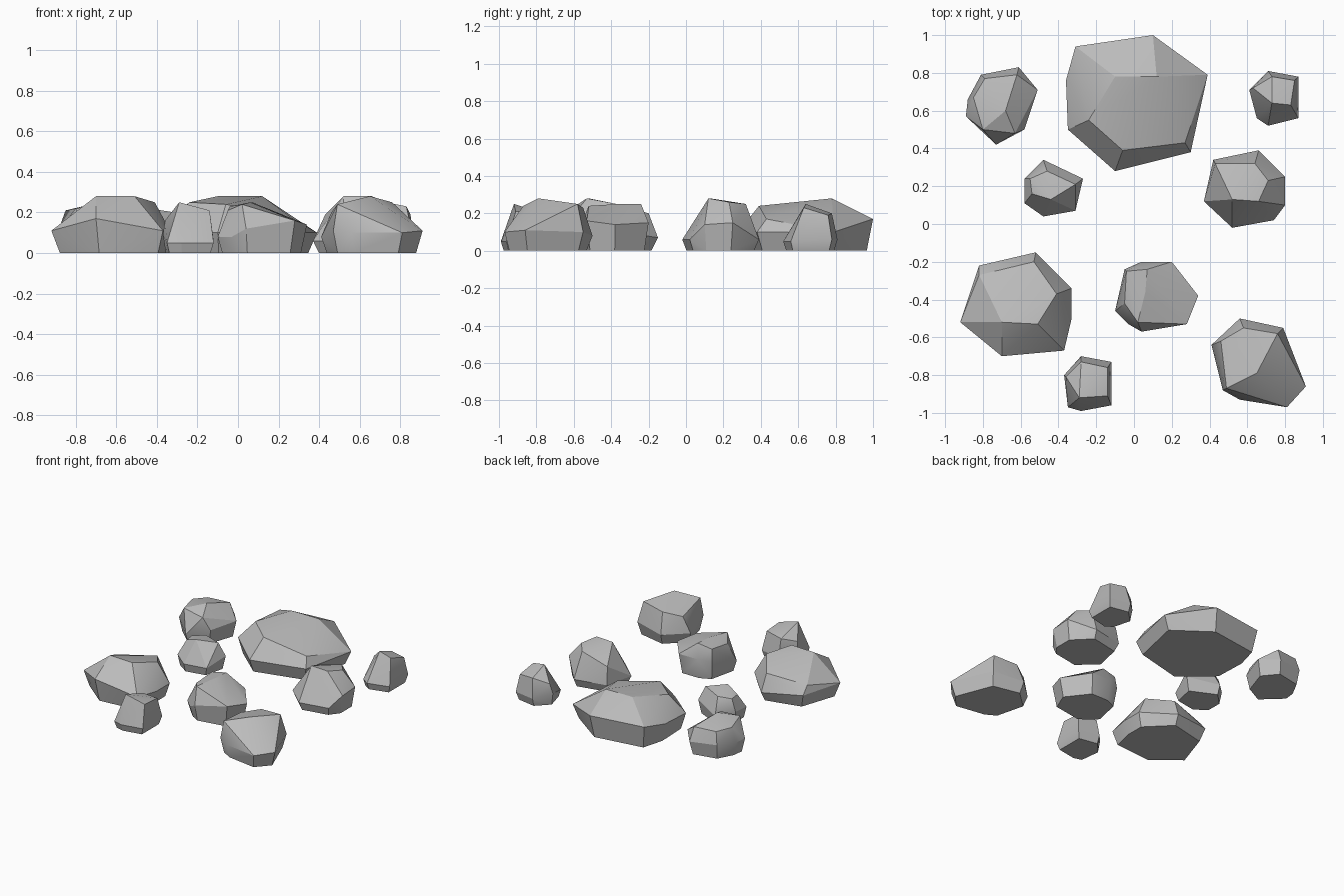
import bpy
import bmesh
import math
from mathutils import Vector

default_cube = bpy.data.objects.get("Cube")
if default_cube:
    bpy.data.objects.remove(default_cube, do_unlink=True)

# Single stone colour
stone_grey = bpy.data.materials.new("stone_grey")
stone_grey.use_nodes = True
grey = (0.5, 0.5, 0.5, 1)
stone_grey.diffuse_color = grey
principled = next(n for n in stone_grey.node_tree.nodes if n.type == "BSDF_PRINCIPLED")
principled.inputs["Base Color"].default_value = grey
principled.inputs["Roughness"].default_value = 0.9

UNIT = 0.01  # rock corners are given in hundredths


def build_rock(name, girdle, crown, foot=0.88):
    """Chiselled rock: a widest ring (girdle), upper corners (crown) and a
    flat foot, which is the girdle shrunk towards its middle on the ground."""
    girdle = [Vector(corner) * UNIT for corner in girdle]
    crown = [Vector(corner) * UNIT for corner in crown]
    middle = sum(girdle, Vector()) / len(girdle)
    ground = [middle.lerp(corner, foot) for corner in girdle]
    for corner in ground:
        corner.z = 0

    bm = bmesh.new()
    for corner in girdle + crown + ground:
        bm.verts.new(corner)
    hull = bmesh.ops.convex_hull(bm, input=bm.verts[:])
    unused = {v for v in hull["geom_interior"] + hull["geom_unused"]
              if isinstance(v, bmesh.types.BMVert)}
    bmesh.ops.delete(bm, geom=list(unused), context="VERTS")
    # Merge nearly flat neighbours into broad cut faces
    bmesh.ops.dissolve_limit(bm, angle_limit=math.radians(4),
                             verts=bm.verts[:], edges=bm.edges[:])
    bmesh.ops.recalc_face_normals(bm, faces=bm.faces[:])

    mesh = bpy.data.meshes.new(name)
    bm.to_mesh(mesh)
    bm.free()
    mesh.materials.append(stone_grey)
    rock = bpy.data.objects.new(name, mesh)
    bpy.context.collection.objects.link(rock)

    # Soft shading across shallow facets, crisp chiselled edges elsewhere
    bpy.ops.object.select_all(action="DESELECT")
    rock.select_set(True)
    bpy.context.view_layer.objects.active = rock
    bpy.ops.object.shade_smooth_by_angle(angle=math.radians(25))
    return rock


# Large slab at the back
build_rock(
    "back_boulder",
    girdle=[(-35, 50, 12), (-36, 76, 14), (-31, 94, 17), (10, 100, 17),
            (39, 79, 10), (30, 38, 10), (-10, 28, 10)],
    crown=[(12, 78, 28), (-10, 78, 28), (-24, 55, 25), (-6, 39, 24),
           (27, 43, 17)],
    foot=0.9,
)

# Broad rock at the front right
build_rock(
    "front_right_boulder",
    girdle=[(-92, -52, 11), (-82, -22, 10), (-52, -15, 7), (-33, -34, 10),
            (-33, -50, 10), (-37, -67, 11), (-70, -70, 17)],
    crown=[(-70, -52, 28), (-51, -53, 28), (-41, -37, 25), (-53, -20, 20),
           (-82, -27, 16)],
)

# Medium rocks
build_rock(
    "front_left_rock",
    girdle=[(41, -64, 8), (56, -50, 8), (79, -55, 10), (91, -86, 11),
            (81, -97, 10), (56, -93, 10), (47, -88, 11)],
    crown=[(46, -62, 20), (58, -55, 23), (76, -58, 25), (65, -79, 28),
           (49, -87, 24)],
)
build_rock(
    "middle_rock",
    girdle=[(-10, -46, 8), (-5, -24, 14), (4, -20, 15), (20, -20, 15),
            (34, -38, 14), (28, -53, 16), (4, -57, 12), (-3, -53, 8)],
    crown=[(-4, -25, 23), (7, -24, 25), (6, -36, 25), (2, -52, 24),
           (-5, -42, 21)],
)
build_rock(
    "left_rock",
    girdle=[(37, 12, 6), (42, 34, 6), (66, 39, 6), (80, 25, 15),
            (80, 10, 14), (74, 2, 6), (52, -2, 6)],
    crown=[(52, 13, 28), (66, 12, 28), (71, 23, 26), (64, 32, 25),
           (43, 32, 19)],
)
build_rock(
    "back_right_rock",
    girdle=[(-89, 57, 10), (-88, 66, 10), (-81, 79, 11), (-61, 83, 10),
            (-51, 71, 12), (-58, 50, 11), (-73, 42, 7)],
    crown=[(-85, 67, 21), (-80, 50, 22), (-63, 48, 20), (-68, 60, 25),
           (-79, 77, 20), (-62, 79, 20)],
)

# Small stones
build_rock(
    "back_left_stone",
    girdle=[(61, 71, 9), (71, 81, 6), (87, 78, 6), (87, 56, 5),
            (71, 52, 5), (65, 56, 5)],
    crown=[(73, 64, 25), (83, 63, 23), (85, 76, 19), (73, 78, 20),
           (63, 72, 16)],
)
build_rock(
    "front_stone",
    girdle=[(-37, -80, 9), (-28, -70, 6), (-12, -73, 6), (-12, -96, 5),
            (-28, -99, 5), (-35, -97, 5)],
    crown=[(-29, -92, 25), (-14, -91, 21), (-14, -76, 20), (-28, -73, 19),
           (-36, -81, 16)],
)
build_rock(
    "right_stone",
    girdle=[(-58, 24, 9), (-48, 34, 7), (-27, 24, 10), (-31, 7, 6),
            (-48, 4, 6), (-58, 11, 8)],
    crown=[(-55, 24, 18), (-46, 28, 19), (-31, 21, 20), (-44, 13, 22),
           (-54, 16, 18)],
)
